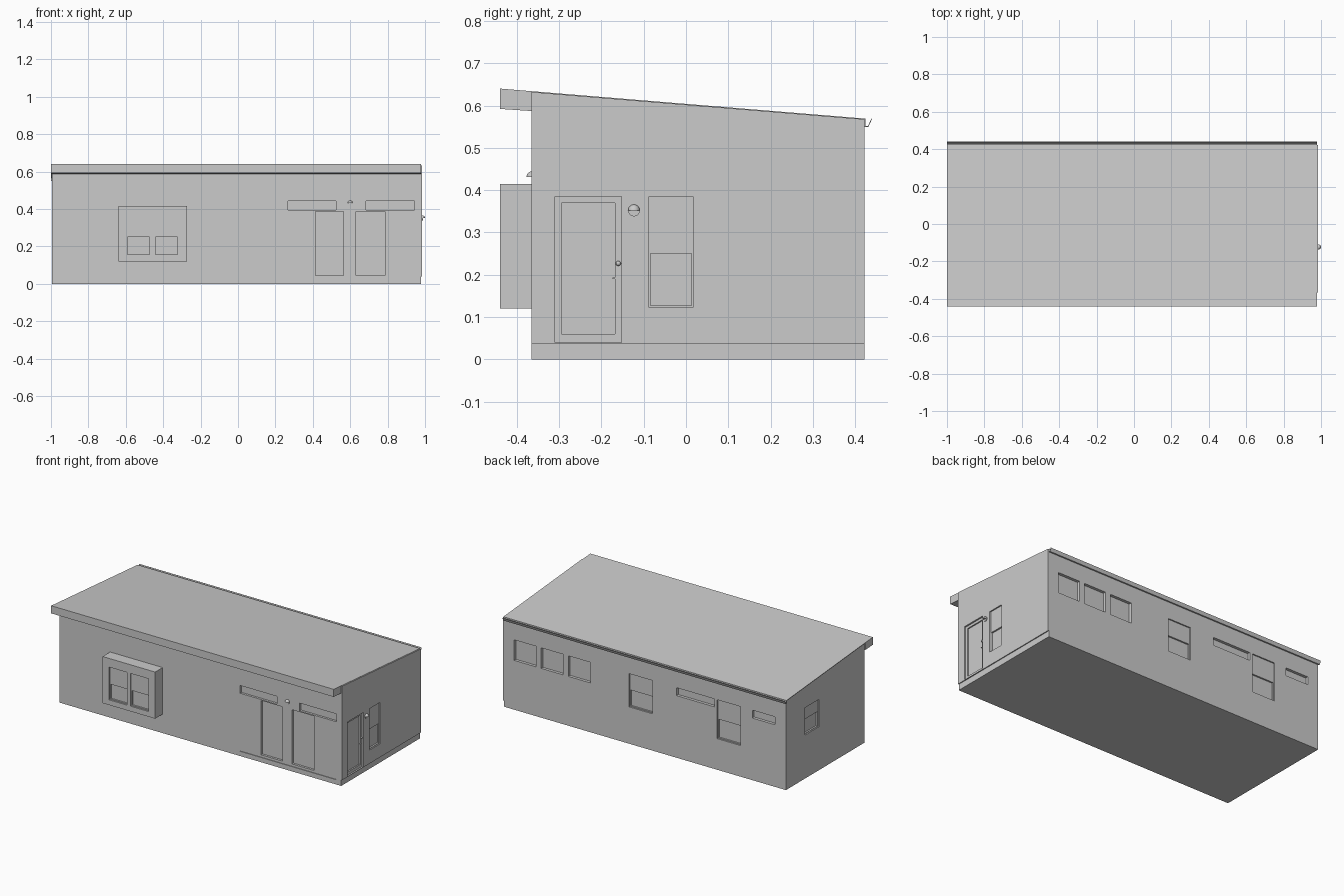
import bpy, bmesh, math
from mathutils import Matrix, Vector

cube = bpy.data.objects.get("Cube")
if cube:
    bpy.data.objects.remove(cube, do_unlink=True)

GREY = (0.6, 0.6, 0.6, 1)
mat = bpy.data.materials.new("plain grey")
mat.use_nodes = True
mat.diffuse_color = GREY
mat.node_tree.nodes["Principled BSDF"].inputs["Base Color"].default_value = GREY

LEFT, RIGHT, FRONT, BACK = -0.995, 0.984, -0.365, 0.422
BAY_FRONT = -0.44


def finish(name, bm):
    mesh = bpy.data.meshes.new(name)
    bmesh.ops.recalc_face_normals(bm, faces=bm.faces)
    bm.to_mesh(mesh)
    bm.free()
    mesh.materials.append(mat)
    obj = bpy.data.objects.new(name, mesh)
    bpy.context.collection.objects.link(obj)
    return obj


def box(name, xs, ys, zs):
    bm = bmesh.new()
    bmesh.ops.create_cube(bm, size=1)
    for v in bm.verts:
        v.co = [r[0] if c < 0 else r[1] for c, r in zip(v.co, (xs, ys, zs))]
    return finish(name, bm)


def prism(name, profile, x0, x1):
    """Extrude a (y, z) profile along x."""
    bm = bmesh.new()
    face = bm.faces.new([bm.verts.new((x0, y, z)) for y, z in profile])
    ext = bmesh.ops.extrude_face_region(bm, geom=[face])
    moved = [g for g in ext["geom"] if isinstance(g, bmesh.types.BMVert)]
    bmesh.ops.translate(bm, verts=moved, vec=(x1 - x0, 0, 0))
    return finish(name, bm)


def cut(target, xs, ys, zs):
    """Subtract a box and leave clean geometry behind."""
    cutter = box("cutter", xs, ys, zs)
    cutter.hide_render = True
    mod = target.modifiers.new("cut", "BOOLEAN")
    mod.operation, mod.solver, mod.object = "DIFFERENCE", "EXACT", cutter
    bpy.context.view_layer.update()
    graph = bpy.context.evaluated_depsgraph_get()
    mesh = bpy.data.meshes.new_from_object(target.evaluated_get(graph))
    target.modifiers.clear()
    target.data = mesh
    bpy.data.objects.remove(cutter, do_unlink=True)


def recess(target, side, span, zs, depth, plane=None):
    """Sink a rectangle into one outer wall."""
    out = 0.03
    if side == "front":
        p = FRONT if plane is None else plane
        cut(target, span, (p - out, p + depth), zs)
    elif side == "back":
        cut(target, span, (BACK - depth, BACK + out), zs)
    elif side == "right":
        cut(target, (RIGHT - depth, RIGHT + out), span, zs)
    else:
        cut(target, (LEFT - out, LEFT + depth), span, zs)


def sash_window(target, side, span, bottom, middle, top, plane=None):
    """Shallow upper pane above a deeper lower pane."""
    recess(target, side, span, (bottom, top), 0.008, plane)
    inner = (span[0] + 0.004, span[1] - 0.004)
    recess(target, side, inner, (bottom + 0.004, middle), 0.018, plane)


# Walls with a sloping top
walls = prism("walls", [(FRONT, 0), (BACK, 0), (BACK, 0.5675), (FRONT, 0.632)], LEFT, RIGHT)

# Set-back plinth on the right side
cut(walls, (0.978, 1.1), (-0.5, 0.5), (-0.1, 0.038))

# Entrance panel, two doors and the high windows above them
recess(walls, "front", (0.265, 0.945), (0.03, 0.447), 0.004)
for span in ((0.415, 0.565), (0.63, 0.785)):
    recess(walls, "front", span, (0.045, 0.388), 0.018)
for span in ((0.267, 0.525), (0.685, 0.943)):
    recess(walls, "front", span, (0.395, 0.444), 0.018)

# Back windows
for x in (0.374, 0.564, 0.753):
    recess(walls, "back", (x, x + 0.154), (0.312, 0.442), 0.018)
for span in ((-0.495, -0.229), (-0.92, -0.76)):
    recess(walls, "back", span, (0.393, 0.443), 0.018)
sash_window(walls, "back", (-0.06, 0.103), 0.233, 0.338, 0.443)
sash_window(walls, "back", (-0.677, -0.514), 0.197, 0.318, 0.443)

# Side windows and side door
sash_window(walls, "left", (0.09, 0.232), 0.275, 0.37, 0.448)
sash_window(walls, "right", (-0.088, 0.017), 0.123, 0.25, 0.385)
recess(walls, "right", (-0.31, -0.152), (0.04, 0.385), 0.01)
recess(walls, "right", (-0.294, -0.168), (0.06, 0.37), 0.018)

# Projecting bay window
bay = box("bay_window", (-0.64, -0.272), (BAY_FRONT, FRONT + 0.002), (0.12, 0.415))
for x in (-0.595, -0.445):
    sash_window(bay, "front", (x, x + 0.126), 0.153, 0.25, 0.36, BAY_FRONT)

# Roof slab with its deep front overhang
prism("roof", [(-0.44, 0.592), (FRONT, 0.587), (FRONT, 0.6298), (0.424, 0.565),
               (0.424, 0.569), (-0.44, 0.64)], -1, 0.978)

# Thin open gutter
prism("gutter", [(0.422, 0.567), (0.422, 0.549), (0.431, 0.549), (0.44, 0.569),
                 (0.438, 0.569), (0.43, 0.551), (0.424, 0.551), (0.424, 0.567)], -1, 0.978)


def wall_lamp(name, location, turn):
    """Half-dome shade on a round wall plate; local -y points outward."""
    bm = bmesh.new()
    bmesh.ops.create_uvsphere(bm, u_segments=20, v_segments=12, radius=0.014)
    bmesh.ops.bisect_plane(bm, geom=bm.verts[:] + bm.edges[:] + bm.faces[:],
                           plane_co=(0, 0, 0), plane_no=(0, 0, -1), clear_outer=True)
    bmesh.ops.holes_fill(bm, edges=[e for e in bm.edges if e.is_boundary])
    bmesh.ops.create_cone(bm, cap_ends=True, segments=20, radius1=0.014, radius2=0.014,
                          depth=0.004, matrix=Matrix.Rotation(math.pi / 2, 4, "X"))
    bmesh.ops.transform(bm, verts=bm.verts,
                        matrix=Matrix.Translation(location) @ Matrix.Rotation(turn, 4, "Z"))
    return finish(name, bm)


# Lamps and door hardware
lamps = [wall_lamp("front_lamp", Vector((0.6, FRONT + 0.002, 0.431)), 0),
         wall_lamp("side_lamp", Vector((0.986, -0.123, 0.352)), math.pi / 2)]
bm = bmesh.new()
bmesh.ops.create_uvsphere(bm, u_segments=16, v_segments=10, radius=0.006,
                          matrix=Matrix.Translation((0.979, -0.16, 0.227)))
lamps.append(finish("door_knob", bm))
box("door_latch", (0.972, 0.977), (-0.174, -0.156), (0.19, 0.193))

for obj in bpy.context.selected_objects:
    obj.select_set(False)
for obj in lamps:
    obj.select_set(True)
bpy.context.view_layer.objects.active = lamps[0]
bpy.ops.object.shade_smooth_by_angle()
